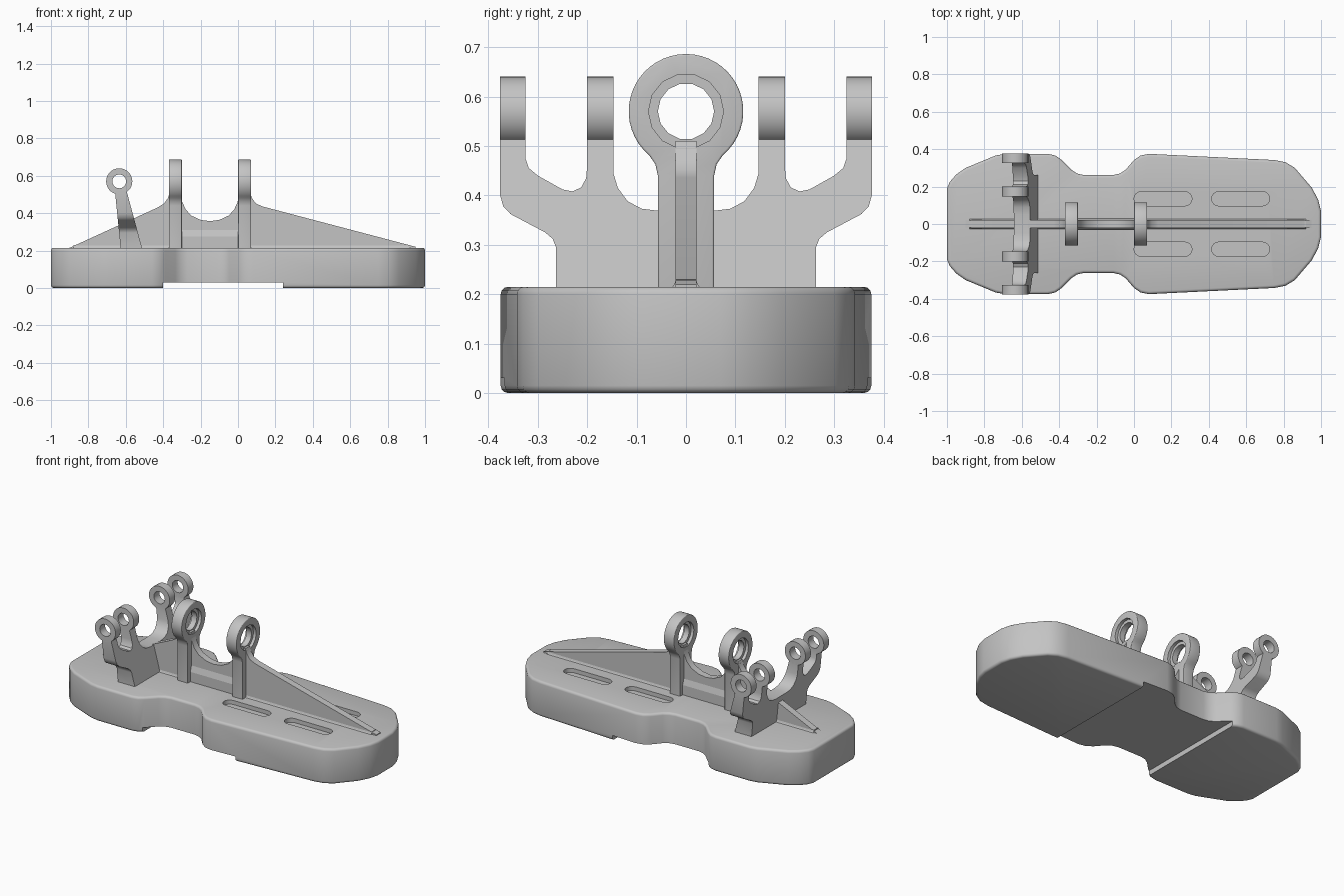
import bpy, bmesh
from math import sin, cos, radians
from mathutils import Vector

cube = bpy.data.objects.get("Cube")
if cube:
    bpy.data.objects.remove(cube)

grey = bpy.data.materials.new("plain grey")
grey.use_nodes = True
colour = (0.55, 0.55, 0.55, 1)
grey.diffuse_color = colour
grey.node_tree.nodes["Principled BSDF"].inputs["Base Color"].default_value = colour

# How profile coordinates (u, v) and depth w map to space for each extrusion axis
PLACE = {
    "x": lambda u, v, w: Vector((w, u, v)),
    "y": lambda u, v, w: Vector((u, w, v)),
    "z": lambda u, v, w: Vector((u, v, w)),
}


def extrude(name, points, axis, start, end, bevel=0.0):
    """Prism from a closed profile, with optional rounded rims."""
    bm = bmesh.new()
    place = PLACE[axis]
    rings = [[bm.verts.new(place(u, v, w)) for u, v in points] for w in (start, end)]
    caps = [bm.faces.new(r) for r in rings]
    n = len(points)
    for i in range(n):
        j = (i + 1) % n
        bm.faces.new((rings[0][i], rings[0][j], rings[1][j], rings[1][i]))
    bmesh.ops.recalc_face_normals(bm, faces=bm.faces[:])
    if bevel:
        rims = list({e for f in caps for e in f.edges})
        bmesh.ops.bevel(bm, geom=rims, offset=bevel, segments=3, profile=0.5, affect="EDGES")
    mesh = bpy.data.meshes.new(name)
    bm.to_mesh(mesh)
    bm.free()
    mesh.materials.append(grey)
    obj = bpy.data.objects.new(name, mesh)
    bpy.context.collection.objects.link(obj)
    return obj


def activate(obj):
    bpy.ops.object.select_all(action="DESELECT")
    obj.select_set(True)
    bpy.context.view_layer.objects.active = obj


def cut(obj, cutter):
    """Subtract the cutter and discard it."""
    mod = obj.modifiers.new("cut", "BOOLEAN")
    mod.operation = "DIFFERENCE"
    mod.solver = "EXACT"
    mod.object = cutter
    activate(obj)
    bpy.ops.object.modifier_apply(modifier=mod.name)
    bpy.data.objects.remove(cutter)


def smooth(obj, angle=35):
    activate(obj)
    bpy.ops.object.shade_smooth_by_angle(angle=radians(angle))


def arc(cu, cv, r, a0, a1, n):
    return [(cu + r * cos(radians(a0 + (a1 - a0) * i / n)),
             cv + r * sin(radians(a0 + (a1 - a0) * i / n))) for i in range(n + 1)]


def circle(cu, cv, r, n):
    return arc(cu, cv, r, 0, 360, n)[:-1]


def mirrored(half):
    """Close a half profile by reflecting it in the second coordinate."""
    return half + [(u, -v) for u, v in reversed(half)]


TOP = 0.215

# Base slab with a waist
half = [(-1, 0.19), (-0.985, 0.225), (-0.95, 0.265), (-0.9, 0.3), (-0.74, 0.366),
        (-0.69, 0.375), (-0.46, 0.375), (-0.42, 0.366), (-0.39, 0.345), (-0.335, 0.29),
        (-0.305, 0.27), (-0.27, 0.262), (-0.11, 0.262), (-0.075, 0.27), (-0.045, 0.29),
        (0.0, 0.342), (0.035, 0.366), (0.08, 0.375), (0.75, 0.342), (0.81, 0.33),
        (0.86, 0.3), (0.95, 0.195), (0.985, 0.13), (1, 0.07)]
base = extrude("base", mirrored(half), "z", 0, TOP, bevel=0.015)

# Raised middle of the underside
cut(base, extrude("underside_cutter", [(-0.4, -1), (0.24, -1), (0.24, 1), (-0.4, 1)],
                  "z", -0.1, 0.03))

# Four shallow slots in the top
for x in (0.0, 0.415):
    for y in (-0.135, 0.135):
        r = 0.038
        slot = arc(x + r, y, r, 90, 270, 8) + arc(x + 0.31 - r, y, r, -90, 90, 8)
        cut(base, extrude("slot_cutter", slot, "z", TOP - 0.025, TOP + 0.1))
smooth(base)

# Lengthwise web with an arch between the posts
web_profile = [(-0.9, 0.2), (-0.9, TOP), (-0.43, 0.43), (-0.395, 0.452), (-0.375, 0.48),
               (-0.365, 0.51), (-0.305, 0.51), (-0.298, 0.46), (-0.28, 0.42),
               (-0.25, 0.387), (-0.2, 0.364), (-0.15, 0.357), (-0.1, 0.364),
               (-0.05, 0.387), (-0.02, 0.42), (-0.002, 0.46), (0.005, 0.51), (0.065, 0.51),
               (0.075, 0.48), (0.095, 0.452), (0.13, 0.436), (0.95, 0.22), (0.95, 0.2)]
smooth(extrude("web", web_profile, "y", -0.021, 0.021))

# Foot fillets and ledges along the web
foot = [(-0.032, 0.21), (0.032, 0.21), (0.024, 0.219), (0.02, 0.23), (-0.02, 0.23), (-0.024, 0.219)]
extrude("web_foot", foot, "x", -0.88, 0.92)
ledge = [(-0.032, 0.2), (0.032, 0.2), (0.032, 0.275), (0.021, 0.31), (-0.021, 0.31), (-0.032, 0.275)]
extrude("web_ledge", ledge, "x", -0.31, 0.01)

# Two tall posts with ring eyes
EYE_Z = 0.57
for name, x0 in (("left_post", 0.0), ("right_post", -0.37)):
    x1 = x0 + 0.07
    outline = ([(0.057, 0.2), (0.057, 0.44), (0.062, 0.463)]
               + arc(0, EYE_Z, 0.116, -50, 230, 36)
               + [(-0.062, 0.463), (-0.057, 0.44), (-0.057, 0.2)])
    post = extrude(name, outline, "x", x0, x1, bevel=0.004)
    cut(post, extrude("bore_cutter", circle(0, EYE_Z, 0.057, 14), "x", x0 - 0.1, x1 + 0.1))
    for a, b in ((x0 - 0.1, x0 + 0.018), (x1 - 0.018, x1 + 0.1)):
        cut(post, extrude("counterbore_cutter", circle(0, EYE_Z, 0.076, 14), "x", a, b))
    smooth(post)

# Leaning bracket plate with four prongs, tapering as it rises
side = [(0.263, 0.2), (0.263, 0.295), (0.27, 0.312), (0.285, 0.325), (0.355, 0.362),
        (0.37, 0.378), (0.376, 0.4), (0.376, 0.525), (0.325, 0.525), (0.325, 0.475),
        (0.318, 0.455), (0.3, 0.44), (0.25, 0.412), (0.23, 0.408), (0.212, 0.416),
        (0.202, 0.435), (0.2, 0.46), (0.2, 0.525), (0.147, 0.525), (0.147, 0.445),
        (0.138, 0.415), (0.118, 0.388), (0.09, 0.373), (0.05, 0.368)]
plate = extrude("bracket", side + [(-y, z) for y, z in reversed(side)], "x", 0, 1)
for v in plate.data.vertices:
    rise = v.co.z - 0.22
    back, front = -0.628 - 0.1 * rise, -0.515 - 0.27 * rise
    v.co.x = back + (front - back) * v.co.x
smooth(plate)

# Eye lugs on the prongs
for label, sign in (("left", -1), ("right", 1)):
    for kind, inner, outer in (("inner", 0.147, 0.2), ("outer", 0.325, 0.376)):
        ya, yb = sorted((sign * inner, sign * outer))
        lug = extrude(f"{label}_{kind}_lug", circle(-0.635, EYE_Z, 0.07, 28), "y", ya, yb)
        cut(lug, extrude("pin_cutter", circle(-0.635, EYE_Z, 0.037, 16), "y", ya - 0.1, yb + 0.1))
        smooth(lug)
